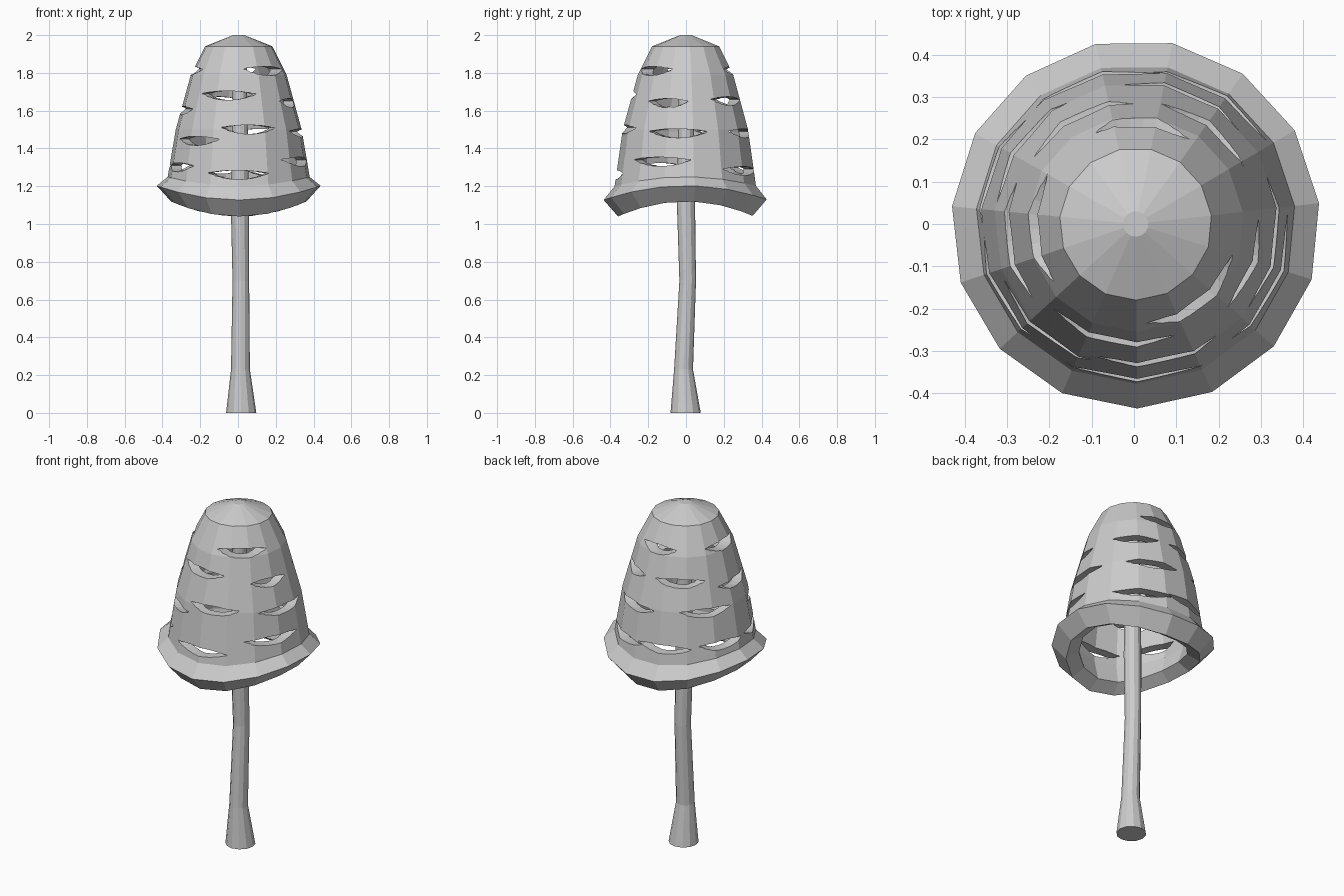
import bpy, bmesh
from math import sin, cos, radians, tau

old = bpy.data.objects.get("Cube")
if old:
    bpy.data.objects.remove(old)

grey = bpy.data.materials.new("plain grey")
grey.use_nodes = True
colour = (0.6, 0.6, 0.6, 1)
grey.diffuse_color = colour
grey.node_tree.nodes["Principled BSDF"].inputs["Base Color"].default_value = colour


def make_object(name, bm):
    bmesh.ops.recalc_face_normals(bm, faces=bm.faces)
    mesh = bpy.data.meshes.new(name)
    bm.to_mesh(mesh)
    bm.free()
    mesh.materials.append(grey)
    obj = bpy.data.objects.new(name, mesh)
    bpy.context.collection.objects.link(obj)
    return obj


def loft(bm, rings):
    """Skin a list of point rings and close both ends."""
    loops = [[bm.verts.new(p) for p in ring] for ring in rings]
    n = len(loops[0])
    for a, b in zip(loops, loops[1:]):
        for i in range(n):
            j = (i + 1) % n
            bm.faces.new((a[i], a[j], b[j], b[i]))
    bm.faces.new(loops[0])
    bm.faces.new(loops[-1])


def circle(x, y, z, r, sides, start=0.0, wave=0.0):
    angles = [start + tau * i / sides for i in range(sides)]
    return [(x + r * cos(a), y + r * sin(a), z + wave * cos(2 * a)) for a in angles]


# Hollow bell cap: radius, height, rim wave, from outer tip to inner tip
profile = [(.03, 2.0, 0), (.18, 1.94, 0), (.255, 1.79, 0), (.335, 1.5, 0),
           (.378, 1.225, .025), (.436, 1.165, .038), (.36, 1.08, .04),
           (.29, 1.12, .035), (.32, 1.23, .02), (.285, 1.49, 0),
           (.205, 1.765, 0), (.14, 1.885, 0), (.02, 1.94, 0)]
bm = bmesh.new()
loft(bm, [circle(.004, 0, z, r, 15, radians(6.5), w) for r, z, w in profile])
cap = make_object("cap", bm)

# Crescent slits: direction, height, half width in degrees
slits = [(183, 1.82, 33), (-50, 1.82, 33), (85, 1.82, 28),
         (118, 1.66, 28), (52, 1.66, 25), (-20, 1.65, 22), (-102, 1.69, 32), (188, 1.61, 28),
         (68, 1.49, 26), (-8, 1.49, 28), (-80, 1.51, 26), (228, 1.45, 25), (145, 1.5, 26),
         (-90, 1.27, 26), (-23, 1.34, 27), (58, 1.29, 26), (207, 1.31, 22), (105, 1.3, 25),
         (158, 1.31, 22)]
bm = bmesh.new()
steps = 8
for direction, z, half in slits:
    outline = [(-1 + 2 * i / steps, -.034) for i in range(steps + 1)]
    outline += [(1 - 2 * i / steps, .014) for i in range(1, steps)]
    rings = []
    for r in (.14, .5):
        ring = []
        for t, height in outline:
            a = radians(direction + half * t)
            ring.append((r * cos(a), r * sin(a), z + height * (1 - t * t)))
        rings.append(ring)
    loft(bm, rings)
cutter = make_object("slit_cutter", bm)
cutter.hide_render = True

# Cut the slits, then discard the cutter
cut = cap.modifiers.new("slits", 'BOOLEAN')
cut.operation = 'DIFFERENCE'
cut.solver = 'EXACT'
cut.object = cutter
bpy.context.view_layer.objects.active = cap
bpy.ops.object.modifier_apply(modifier=cut.name)
bpy.data.objects.remove(cutter)

# Bent stem with a flared foot
path = [(.017, -.002, 0, .08), (.013, -.013, .23, .05), (.015, .009, .7, .044),
        (.01, 0, 1.1, .048), (.01, 0, 1.92, .035)]
bm = bmesh.new()
loft(bm, [circle(x, y, z, r, 12) for x, y, z, r in path])
make_object("stem", bm)
